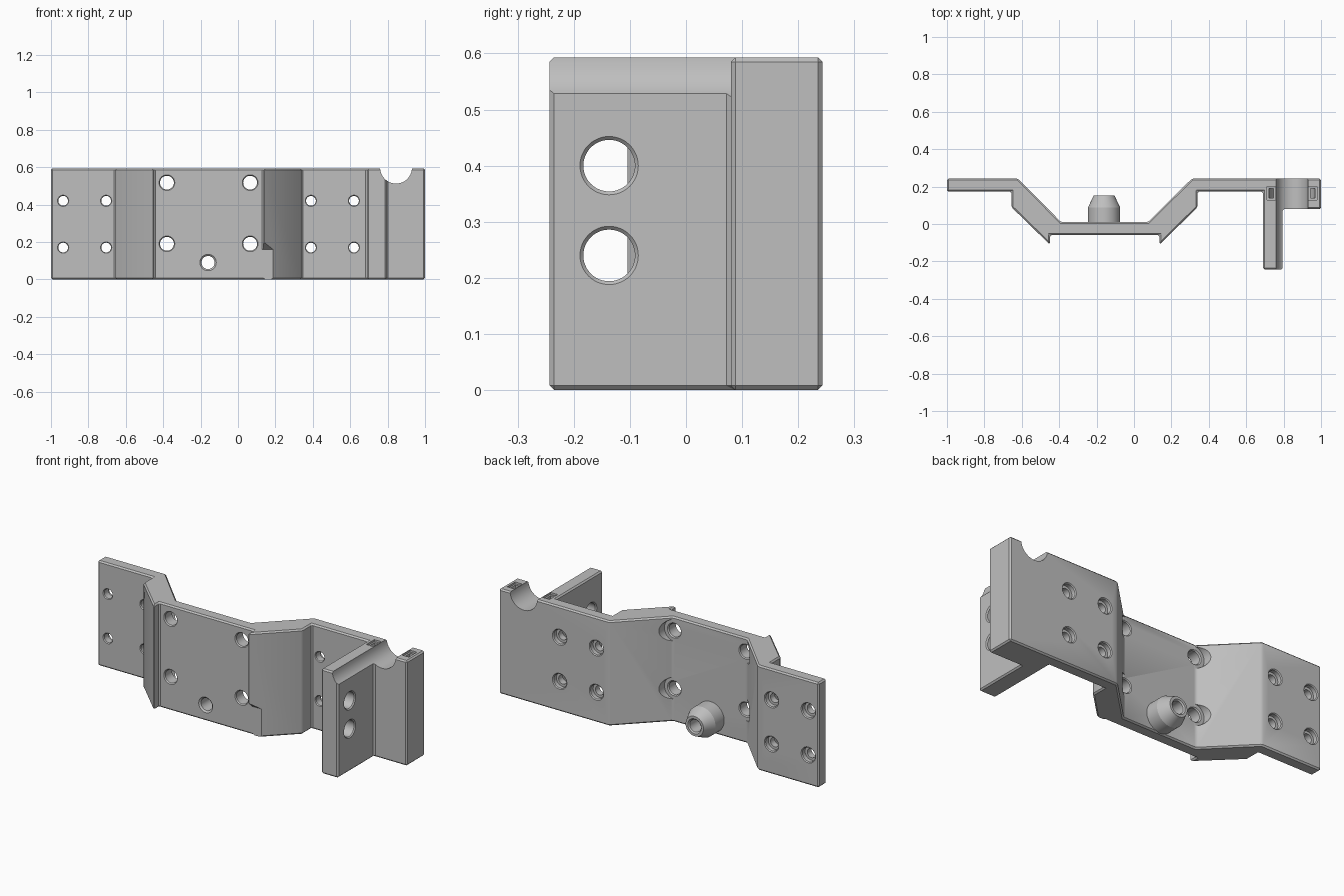
import bpy, bmesh, math
from mathutils import Vector

cube = bpy.data.objects.get("Cube")
if cube:
    bpy.data.objects.remove(cube, do_unlink=True)

HEIGHT = 0.593
SIDES = 48

grey = bpy.data.materials.new("plain grey")
grey.use_nodes = True
COLOUR = (0.52, 0.52, 0.52, 1)
grey.diffuse_color = COLOUR
grey.node_tree.nodes["Principled BSDF"].inputs["Base Color"].default_value = COLOUR


def finish(bm, name):
    bmesh.ops.recalc_face_normals(bm, faces=bm.faces)
    mesh = bpy.data.meshes.new(name)
    bm.to_mesh(mesh)
    bm.free()
    mesh.materials.append(grey)
    obj = bpy.data.objects.new(name, mesh)
    bpy.context.collection.objects.link(obj)
    return obj


def activate(obj):
    bpy.ops.object.select_all(action='DESELECT')
    obj.select_set(True)
    bpy.context.view_layer.objects.active = obj


def prism(bm, points, vector):
    """Closed polygon pushed along a vector."""
    face = bm.faces.new([bm.verts.new(p) for p in points])
    out = bmesh.ops.extrude_face_region(bm, geom=[face])
    verts = [g for g in out["geom"] if isinstance(g, bmesh.types.BMVert)]
    bmesh.ops.translate(bm, verts=verts, vec=vector)


def lathe(bm, profile, centre, axis="y", ring=False):
    """Turn (radius, position) pairs about an axis; ring closes the profile on itself."""
    loops = []
    for r, t in profile:
        loop = []
        for i in range(SIDES):
            a = math.tau * i / SIDES
            u, w = r * math.cos(a), r * math.sin(a)
            offset = (u, t, w) if axis == "y" else (t, u, w)
            loop.append(bm.verts.new(Vector(centre) + Vector(offset)))
        loops.append(loop)
    pairs = list(zip(loops, loops[1:]))
    if ring:
        pairs.append((loops[-1], loops[0]))
    else:
        bm.faces.new(loops[0])
        bm.faces.new(loops[-1])
    for a, b in pairs:
        for i in range(SIDES):
            j = (i + 1) % SIDES
            bm.faces.new((a[i], a[j], b[j], b[i]))


# Folded bracket with fin and end block, as one plan outline
outline = [(-1, .243), (-.62, .243), (-.39, .01), (.075, .01), (.31, .243), (1, .243),
           (1, .08), (.795, .08), (.795, -.243), (.69, -.243), (.69, .173), (.34, .173),
           (.34, .09), (.137, -.11), (.137, -.06), (-.45, -.06), (-.45, -.11),
           (-.655, .09), (-.655, .173), (-1, .173)]
bm = bmesh.new()
prism(bm, [(x, y, 0) for x, y in outline], (0, 0, HEIGHT))
bracket = finish(bm, "bracket")
bevel = bracket.modifiers.new("chamfer", 'BEVEL')
bevel.width = .008
bevel.segments = 1
bevel.limit_method = 'ANGLE'

# All drilled holes, the cable groove and the curved tie tunnel
bm = bmesh.new()
plate_hole = [(.043, -.1), (.043, -.061), (.037, -.054), (.037, .005),
              (.043, .011), (.062, .011), (.062, .3)]
flange_hole = [(.031, .15), (.031, .172), (.026, .178), (.026, .215),
               (.04, .215), (.04, .238), (.046, .244), (.046, .3)]
for x in (-.38, .065):
    for z in (.19, .517):
        lathe(bm, plate_hole, (x, 0, z))
for x in (-.935, -.705, .39, .62):
    for z in (.17, .42):
        lathe(bm, flange_hole, (x, 0, z))
lathe(bm, [(.045, -.1), (.045, -.061), (.035, -.052), (.035, .05)], (-.16, 0, .09))
for z in (.24, .4):
    lathe(bm, [(.053, .65), (.053, .689), (.046, .696), (.046, .789), (.053, .796), (.053, .85)],
          (0, -.137, z), "x")
lathe(bm, [(.085, -.4), (.085, .4)], (.845, 0, .597))
lathe(bm, [(.1, .14), (.125, .14), (.125, .19), (.1, .19)], (.845, 0, .597), ring=True)
drill = finish(bm, "drill_cutter")

# Lip relief with a sloping roof, and the shallow mouths of the tie tunnel
bm = bmesh.new()
relief = [(-.06, -.1), (-.06, .16), (-.11, .2), (-.2, .27), (-.2, -.1)]
prism(bm, [(.1, y, z) for y, z in relief], (.15, 0, 0))
for x in (.734, .956):
    w, d = .022, .036
    prism(bm, [(x + sx * w, .165 + sy * d, .582) for sx, sy in ((-1, -1), (1, -1), (1, 1), (-1, 1))],
          (0, 0, .1))
relief_cut = finish(bm, "relief_cutter")

activate(bracket)
for cutter in (drill, relief_cut):
    cutter.hide_render = True
    cut = bracket.modifiers.new("cut", 'BOOLEAN')
    cut.operation = 'DIFFERENCE'
    cut.solver = 'EXACT'
    cut.object = cutter
for modifier in list(bracket.modifiers):
    bpy.ops.object.modifier_apply(modifier=modifier.name)
for cutter in (drill, relief_cut):
    bpy.data.objects.remove(cutter, do_unlink=True)

# Hollow tapered peg on the back of the centre plate
bm = bmesh.new()
lathe(bm, [(.035, .004), (.086, .004), (.086, .088), (.056, .152), (.042, .152), (.035, .145)],
      (-.16, 0, .09), ring=True)
peg = finish(bm, "peg")

for obj in (bracket, peg):
    activate(obj)
    bpy.ops.object.shade_smooth_by_angle(angle=math.radians(25))
